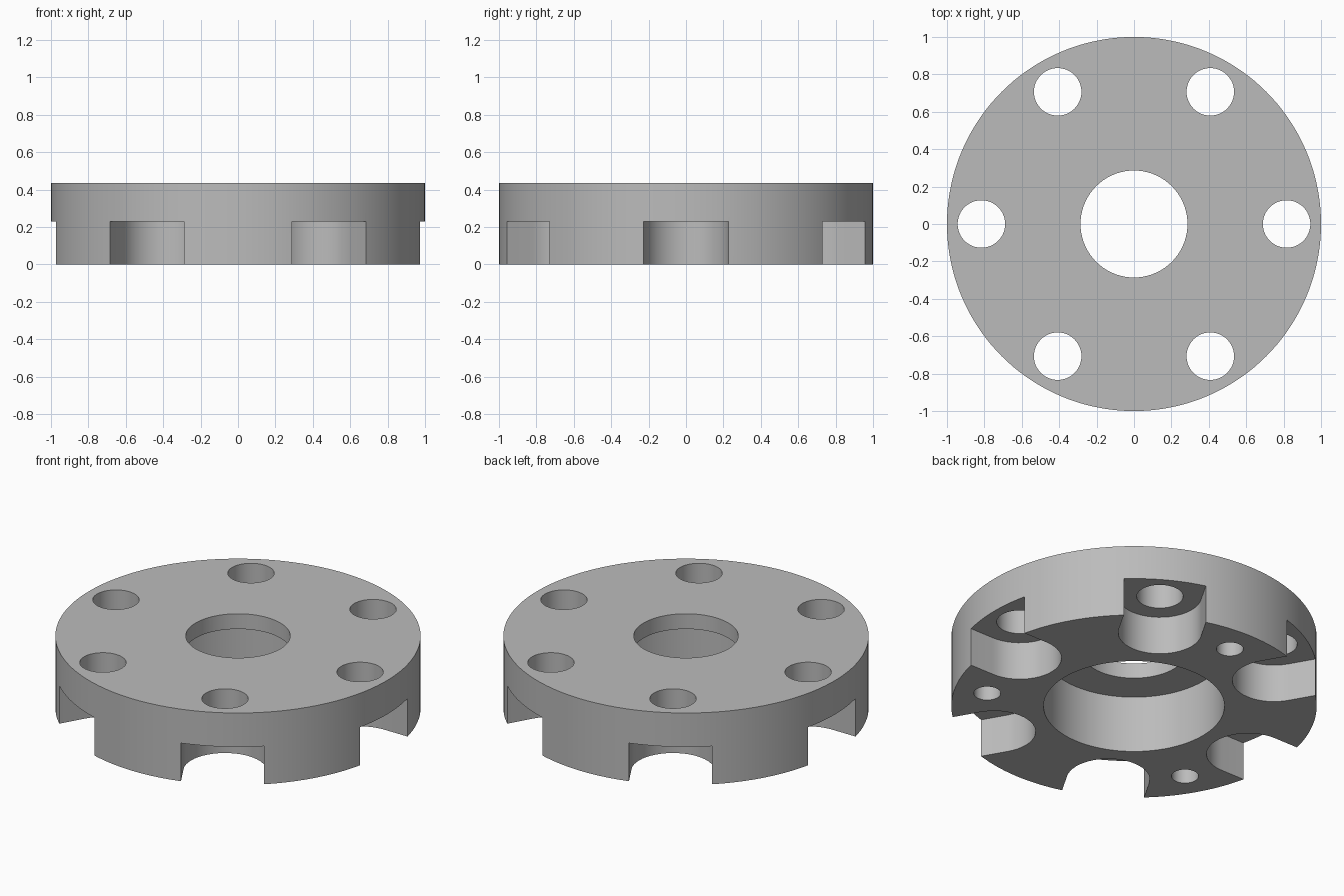
import bpy
import bmesh
from math import cos, sin, pi, radians

cube = bpy.data.objects.get("Cube")
if cube:
    bpy.data.objects.remove(cube, do_unlink=True)

HEIGHT = 0.435
POCKET_TOP = 0.23
BOLT_RADIUS = 0.816

grey = bpy.data.materials.new("plain grey")
grey.use_nodes = True
colour = (0.5, 0.5, 0.5, 1)
grey.diffuse_color = colour
grey.node_tree.nodes["Principled BSDF"].inputs["Base Color"].default_value = colour


def prism(name, outline, bottom, top):
    """Closed prism from a counter-clockwise outline."""
    bm = bmesh.new()
    face = bm.faces.new([bm.verts.new((x, y, bottom)) for x, y in outline])
    lifted = bmesh.ops.extrude_face_region(bm, geom=[face])["geom"]
    verts = [v for v in lifted if isinstance(v, bmesh.types.BMVert)]
    bmesh.ops.translate(bm, vec=(0, 0, top - bottom), verts=verts)
    bmesh.ops.recalc_face_normals(bm, faces=bm.faces)
    mesh = bpy.data.meshes.new(name)
    bm.to_mesh(mesh)
    bm.free()
    mesh.materials.append(grey)
    obj = bpy.data.objects.new(name, mesh)
    bpy.context.collection.objects.link(obj)
    return obj


def circle(radius, sides, x=0, y=0):
    return [(x + radius * cos(2 * pi * i / sides),
             y + radius * sin(2 * pi * i / sides)) for i in range(sides)]


def on_bolt_circle(degrees):
    a = radians(degrees)
    return BOLT_RADIUS * cos(a), BOLT_RADIUS * sin(a)


def pocket_outline(degrees, half_width=0.228, steps=24):
    """Slot with a round inner end, open at the rim."""
    pts = [(1.2, -half_width), (1.2, half_width)]
    for i in range(steps + 1):
        a = pi / 2 + pi * i / steps
        pts.append((BOLT_RADIUS + half_width * cos(a), half_width * sin(a)))
    c, s = cos(radians(degrees)), sin(radians(degrees))
    return [(x * c - y * s, x * s + y * c) for x, y in pts]


# Main disc
flange = prism("flange_disc", circle(1, 144), 0, HEIGHT)

# Central bore and the wider recess below it
cutters = [
    prism("bore_cutter", circle(0.286, 72), -0.1, HEIGHT + 0.1),
    prism("recess_cutter", circle(0.495, 96), -0.1, 0.343),
]

# Six rim pockets with a through hole above each
for angle in range(0, 360, 60):
    cutters.append(prism("pocket_cutter", pocket_outline(angle), -0.1, POCKET_TOP))
    cutters.append(prism("bolt_hole_cutter", circle(0.127, 48, *on_bolt_circle(angle)),
                         0.1, HEIGHT + 0.1))

# Three small blind holes in the underside
for angle in (90, 210, 330):
    cutters.append(prism("blind_hole_cutter", circle(0.074, 32, *on_bolt_circle(angle)),
                         -0.1, 0.27))

# Cut everything out of the disc
bpy.ops.object.select_all(action="DESELECT")
bpy.context.view_layer.objects.active = flange
flange.select_set(True)
for cutter in cutters:
    cutter.hide_render = True
    cut = flange.modifiers.new("cut", "BOOLEAN")
    cut.operation = "DIFFERENCE"
    cut.solver = "EXACT"
    cut.object = cutter
    bpy.ops.object.modifier_apply(modifier=cut.name)
for cutter in cutters:
    bpy.data.objects.remove(cutter, do_unlink=True)

bpy.ops.object.shade_smooth_by_angle(angle=radians(30))
